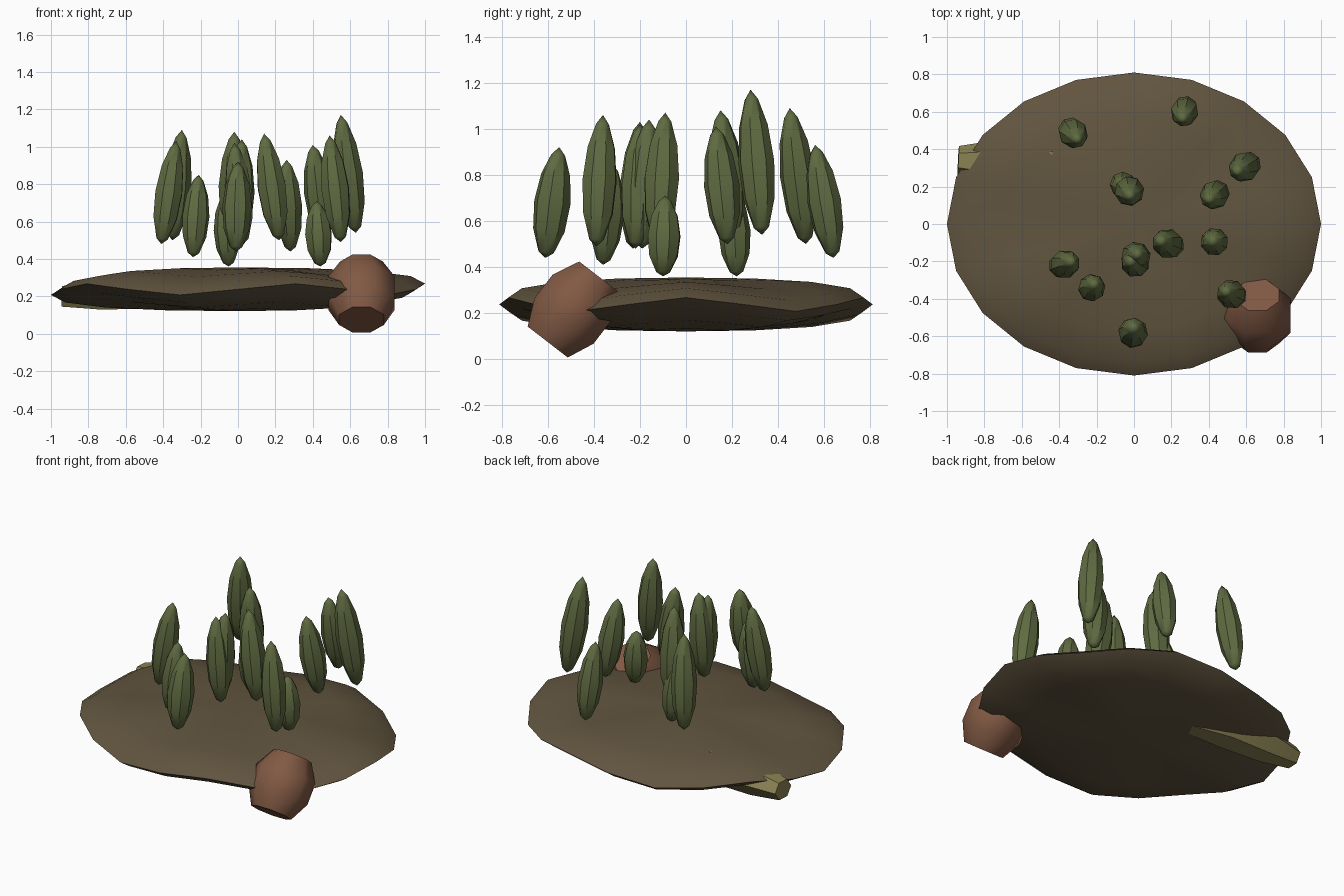
import bpy
import bmesh
from math import cos, sin, pi, radians
from mathutils import Vector

cube = bpy.data.objects.get("Cube")
if cube:
    bpy.data.objects.remove(cube, do_unlink=True)


def material(name, rgb):
    mat = bpy.data.materials.new(name)
    mat.use_nodes = True
    mat.diffuse_color = (*rgb, 1)
    mat.node_tree.nodes["Principled BSDF"].inputs["Base Color"].default_value = (*rgb, 1)
    return mat


def finish(name, bm, mat, angle):
    bmesh.ops.recalc_face_normals(bm, faces=bm.faces)
    mesh = bpy.data.meshes.new(name)
    bm.to_mesh(mesh)
    bm.free()
    mesh.materials.append(mat)
    obj = bpy.data.objects.new(name, mesh)
    bpy.context.collection.objects.link(obj)
    bpy.ops.object.select_all(action="DESELECT")
    obj.select_set(True)
    bpy.context.view_layer.objects.active = obj
    bpy.ops.object.shade_smooth_by_angle(angle=radians(angle))
    return obj


def loft(name, mat, start, end, rings, width, height, sides, angle=40, turn=0):
    """Skin rings of (position along axis, radius, lift) from start to end."""
    start, axis = Vector(start), Vector(end) - Vector(start)
    rot = axis.to_track_quat("Z", "Y")
    bm = bmesh.new()
    loops = []
    for t, r, lift in rings:
        centre = start + axis * t
        angles = [turn + 2 * pi * i / sides for i in range(sides)] if r else [0]
        loops.append([bm.verts.new(centre + rot @ Vector(
            (width * r * cos(a), height * r * sin(a) + lift, 0))) for a in angles])
    for low, high in zip(loops, loops[1:]):
        for i in range(sides):
            j = (i + 1) % sides
            quad = [low[i % len(low)], low[j % len(low)],
                    high[j % len(high)], high[i % len(high)]]
            bm.faces.new(list(dict.fromkeys(quad)))
    for loop in (loops[0], loops[-1]):
        if len(loop) > 2:
            bm.faces.new(loop)
    return finish(name, bm, mat, angle)


earth = material("brown earth", (0.12, 0.09, 0.05))
green = material("leaf green", (0.115, 0.145, 0.053))
clay = material("reddish rock", (0.22, 0.10, 0.057))
straw = material("dry olive wood", (0.25, 0.22, 0.085))

# Lens-shaped ground with a wavy rim
bm = bmesh.new()
bmesh.ops.create_uvsphere(bm, u_segments=20, v_segments=8, radius=1)
for v in bm.verts:
    x, y, z = v.co
    radius = Vector((x, y)).length
    theta = Vector((1, 0)).angle_signed(Vector((x, y)), 0) if radius > 0.01 else 0
    wave = 0.03 * radius ** 2 * cos(5 * theta)
    v.co = (x, y * 0.81, 0.238 + 0.117 * z + wave)
finish("ground", bm, earth, 40)

# Tilted drum-like rock on the rim
loft("rock", clay, (0.66, -0.6, 0.075), (0.66, -0.38, 0.36),
     [(0, 0.68, 0), (0.32, 1, 0), (0.68, 1, 0), (1, 0.65, 0)],
     0.19, 0.175, 8, 50, pi / 8)

# Log half buried under the back edge
loft("log", straw, (-0.94, 0.34, 0.2), (-0.14, 0.3, 0.18),
     [(0, 0.55, 0), (0.25, 0.85, 0.02), (0.62, 1, 0.045), (0.85, 0.75, 0.02), (1, 0.5, 0)],
     0.14, 0.115, 6, 20)

# Pointed foliage: bottom point, top point, radius
foliage = [
    ((0.28, 0.64, 0.44), (0.26, 0.56, 0.93), 0.075),
    ((-0.35, 0.52, 0.50), (-0.30, 0.45, 1.09), 0.078),
    ((0.63, 0.33, 0.54), (0.55, 0.28, 1.17), 0.08),
    ((0.46, 0.18, 0.50), (0.40, 0.13, 1.01), 0.077),
    ((-0.03, 0.20, 0.50), (-0.02, 0.15, 1.08), 0.08),
    ((-0.05, 0.22, 0.36), (-0.07, 0.20, 0.75), 0.07),
    ((0.44, -0.10, 0.36), (0.42, -0.09, 0.71), 0.075),
    ((0.22, -0.12, 0.50), (0.14, -0.09, 1.07), 0.08),
    ((0.00, -0.19, 0.48), (0.02, -0.16, 1.04), 0.08),
    ((0.03, -0.22, 0.48), (-0.02, -0.20, 1.02), 0.075),
    ((-0.41, -0.23, 0.48), (-0.33, -0.20, 1.03), 0.077),
    ((-0.24, -0.36, 0.41), (-0.21, -0.32, 0.85), 0.073),
    ((0.55, -0.39, 0.49), (0.49, -0.36, 1.06), 0.078),
    ((-0.01, -0.61, 0.44), (0.00, -0.55, 0.92), 0.08),
]
spindle = [(0, 0, 0), (0.05, 0.42, 0), (0.25, 0.87, 0), (0.5, 1, 0),
           (0.75, 0.8, 0), (0.93, 0.38, 0), (1, 0, 0)]
for number, (low, high, radius) in enumerate(foliage, 1):
    loft(f"foliage_{number}", green, low, high, spindle, radius, radius, 8, 40)
